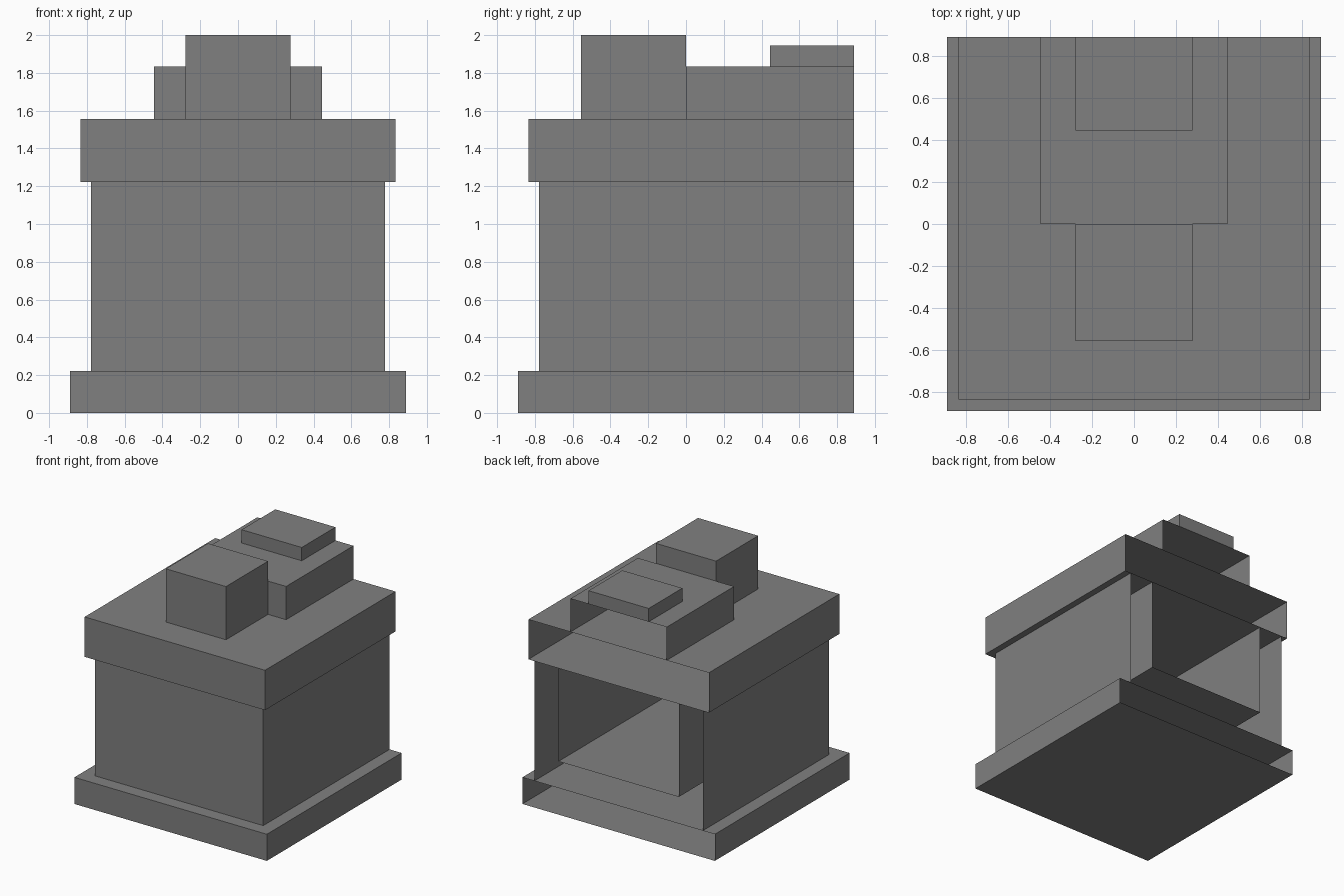
import bpy, bmesh

cube = bpy.data.objects.get("Cube")
if cube:
    bpy.data.objects.remove(cube, do_unlink=True)

U = 1 / 18          # modelling unit
BACK = 16           # rear plane, in units

grey = bpy.data.materials.new("stone_grey")
grey.use_nodes = True
colour = (0.216, 0.216, 0.216, 1)
grey.diffuse_color = colour
grey.node_tree.nodes["Principled BSDF"].inputs["Base Color"].default_value = colour


def add_box(bm, half_x, y, z, skip=(), inward=False):
    """Box centred on x, leaving out the faces whose normals are in skip."""
    verts = bmesh.ops.create_cube(bm, size=1)["verts"]
    faces = {f for v in verts for f in v.link_faces}
    for f in faces:
        f.normal_update()
    doomed = [f for f in faces
              if tuple(round(c) for c in f.normal) in skip]
    for v in verts:
        v.co = (v.co.x * 2 * half_x * U,
                (y[0] if v.co.y < 0 else y[1]) * U,
                (z[0] if v.co.z < 0 else z[1]) * U)
    if inward:
        bmesh.ops.reverse_faces(bm, faces=list(faces))
    if doomed:
        bmesh.ops.delete(bm, geom=doomed, context='FACES')


def finish(name, bm):
    mesh = bpy.data.meshes.new(name)
    bm.to_mesh(mesh)
    bm.free()
    mesh.materials.append(grey)
    bpy.context.collection.objects.link(bpy.data.objects.new(name, mesh))


REAR, TOP, BOTTOM = (0, 1, 0), (0, 0, 1), (0, 0, -1)

# Stacked blocks: name, half width, y range, z range, open faces
blocks = [
    ("base_slab", 16, (-16, BACK), (0, 4), (REAR,)),
    ("cap_slab", 15, (-15, BACK), (22, 28), (REAR,)),
    ("rear_top_block", 8, (0, BACK), (28, 33), (REAR, BOTTOM)),
    ("front_top_block", 5, (-10, 0), (28, 36), (BOTTOM,)),
    ("small_rear_block", 5, (8, BACK), (33, 35), (BOTTOM,)),
]
for name, half_x, y, z, skip in blocks:
    bm = bmesh.new()
    add_box(bm, half_x, y, z, skip)
    finish(name, bm)

# Hollow body: outer shell with an inner chamber, both open at the rear
bm = bmesh.new()
add_box(bm, 14, (-14, BACK), (4, 22), (REAR, TOP, BOTTOM))
add_box(bm, 10, (-10, BACK), (8, 22), (REAR, TOP), inward=True)
finish("hollow_body", bm)
